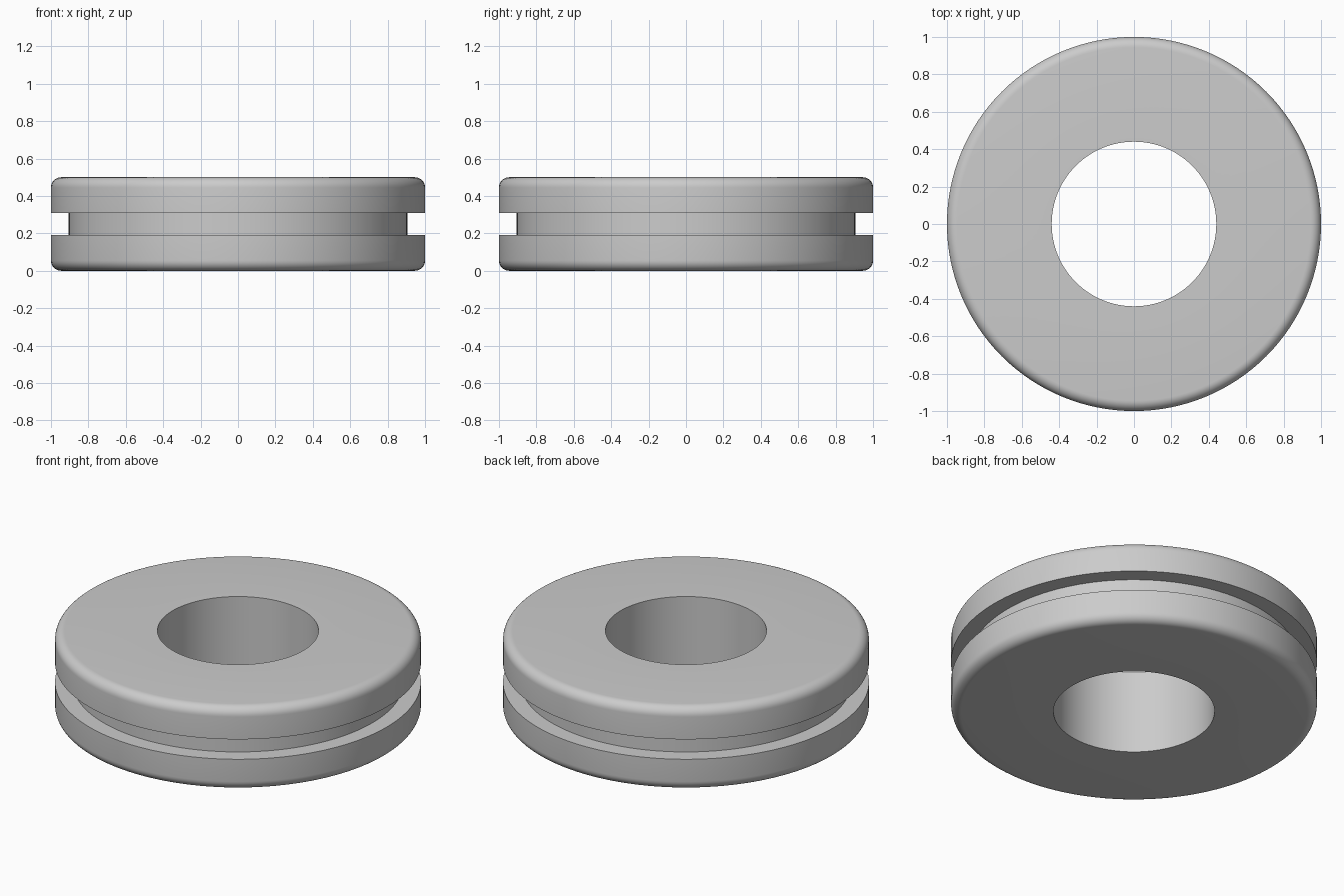
import bpy
import bmesh
from math import sin, cos, pi

cube = bpy.data.objects.get("Cube")
if cube:
    bpy.data.objects.remove(cube, do_unlink=True)

HEIGHT, OUTER, BORE = 0.5, 1.0, 0.44
GROOVE_R, GROOVE_LOW = 0.905, 0.19
FILLET, ARC_STEPS, SIDES = 0.055, 8, 128

# Grey rubber
rubber = bpy.data.materials.new("grey_rubber")
rubber.use_nodes = True
colour = (0.6, 0.6, 0.6, 1)
rubber.diffuse_color = colour
rubber.node_tree.nodes["Principled BSDF"].inputs["Base Color"].default_value = colour

# Lower half of the section: bore, rounded rim, groove; mirrored for the upper half
lower = [(BORE, 0)]
for i in range(ARC_STEPS + 1):
    a = pi / 2 * i / ARC_STEPS
    lower.append((OUTER - FILLET + FILLET * sin(a), FILLET - FILLET * cos(a)))
lower += [(OUTER, GROOVE_LOW), (GROOVE_R, GROOVE_LOW)]
section = lower + [(r, HEIGHT - z) for r, z in reversed(lower)]

# Revolve the closed section into the ring
bm = bmesh.new()
verts = [bm.verts.new((r, 0, z)) for r, z in section]
edges = [bm.edges.new((v, verts[i - 1])) for i, v in enumerate(verts)]
bmesh.ops.spin(bm, geom=verts + edges, cent=(0, 0, 0), axis=(0, 0, 1),
               angle=2 * pi, steps=SIDES, use_merge=True)
bmesh.ops.remove_doubles(bm, verts=bm.verts[:], dist=0.0001)
bmesh.ops.recalc_face_normals(bm, faces=bm.faces[:])
mesh = bpy.data.meshes.new("grooved_ring")
bm.to_mesh(mesh)
bm.free()
mesh.materials.append(rubber)

ring = bpy.data.objects.new("grooved_ring", mesh)
bpy.context.collection.objects.link(ring)
bpy.context.view_layer.objects.active = ring
ring.select_set(True)
bpy.ops.object.shade_smooth_by_angle(angle=pi / 6)
